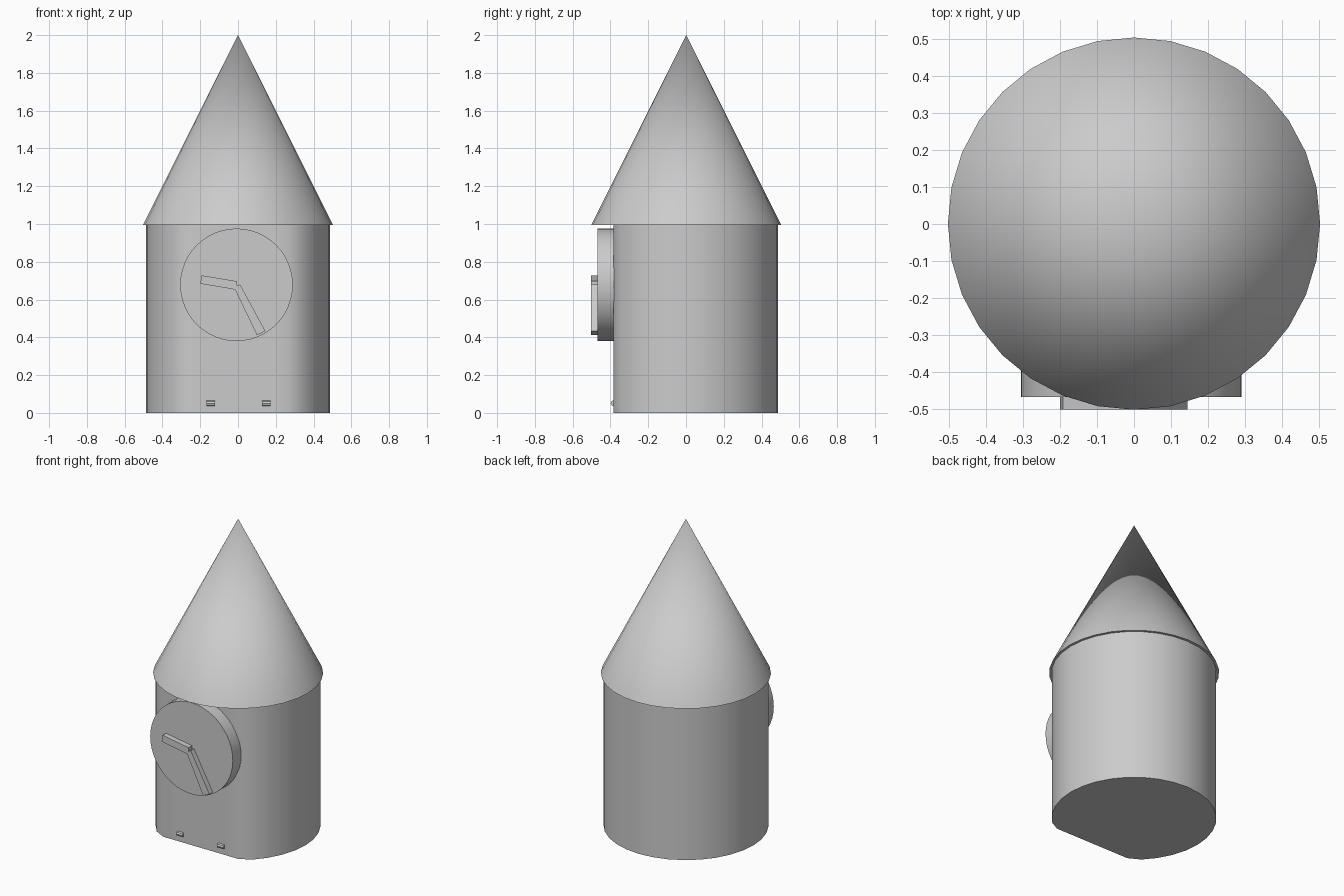
import bpy, math

if "Cube" in bpy.data.objects:
    bpy.data.objects.remove(bpy.data.objects["Cube"])


def smooth(obj, angle=40):
    bpy.ops.object.select_all(action='DESELECT')
    obj.select_set(True)
    bpy.context.view_layer.objects.active = obj
    bpy.ops.object.shade_smooth_by_angle(angle=math.radians(angle))


def mesh_object(name, verts, faces):
    mesh = bpy.data.meshes.new(name)
    mesh.from_pydata(verts, [], faces)
    obj = bpy.data.objects.new(name, mesh)
    bpy.context.collection.objects.link(obj)
    return obj


def prism(name, ring_a, ring_b):
    """Closed solid between two matching outlines."""
    n = len(ring_a)
    sides = [(i, (i + 1) % n, n + (i + 1) % n, n + i) for i in range(n)]
    caps = [tuple(reversed(range(n))), tuple(range(n, 2 * n))]
    return mesh_object(name, ring_a + ring_b, sides + caps)


# Tower body: round wall flattened at the front
SEGMENTS = 32
FLAT_Y = -0.385
outline = []
for i in range(SEGMENTS):
    a = 2 * math.pi * i / SEGMENTS
    outline.append((0.488 * math.cos(a), max(FLAT_Y, 0.488 * math.sin(a))))
body = prism("tower_body", [(x, y, 0) for x, y in outline],
             [(x, y, 0.995) for x, y in outline])
smooth(body)

# Pointed roof
bpy.ops.mesh.primitive_cone_add(vertices=SEGMENTS, radius1=0.503, radius2=0,
                                depth=1.005, location=(0, 0.001, 1.4975))
roof = bpy.context.object
roof.name = "pointed_roof"
smooth(roof)

# Clock dial on the flat front
bpy.ops.mesh.primitive_cylinder_add(vertices=48, radius=0.298, depth=0.086,
                                    location=(-0.008, -0.425, 0.678),
                                    rotation=(math.pi / 2, 0, 0))
dial = bpy.context.object
dial.name = "clock_dial"
smooth(dial)

# Clock hands, one bent outline extruded forward
hands = [(-0.2, 0.684), (-0.016, 0.653), (0.1, 0.412), (0.145, 0.433),
         (0.011, 0.68), (-0.005, 0.673), (-0.005, 0.697), (-0.192, 0.728)]
prism("clock_hands", [(x, -0.502, z) for x, z in hands][::-1],
      [(x, -0.46, z) for x, z in hands][::-1])
bpy.data.objects["clock_hands"].data.flip_normals()
import bmesh
bm = bmesh.new()
bm.from_mesh(bpy.data.objects["clock_hands"].data)
bmesh.ops.recalc_face_normals(bm, faces=bm.faces)
bm.to_mesh(bpy.data.objects["clock_hands"].data)
bm.free()

# Two small pegs near the ground
for side, x in (("left", -0.145), ("right", 0.149)):
    bpy.ops.mesh.primitive_cylinder_add(vertices=8, radius=0.015, depth=0.045,
                                        location=(x, -0.384, 0.051),
                                        rotation=(0, math.pi / 2, 0))
    bpy.context.object.name = side + "_peg"
